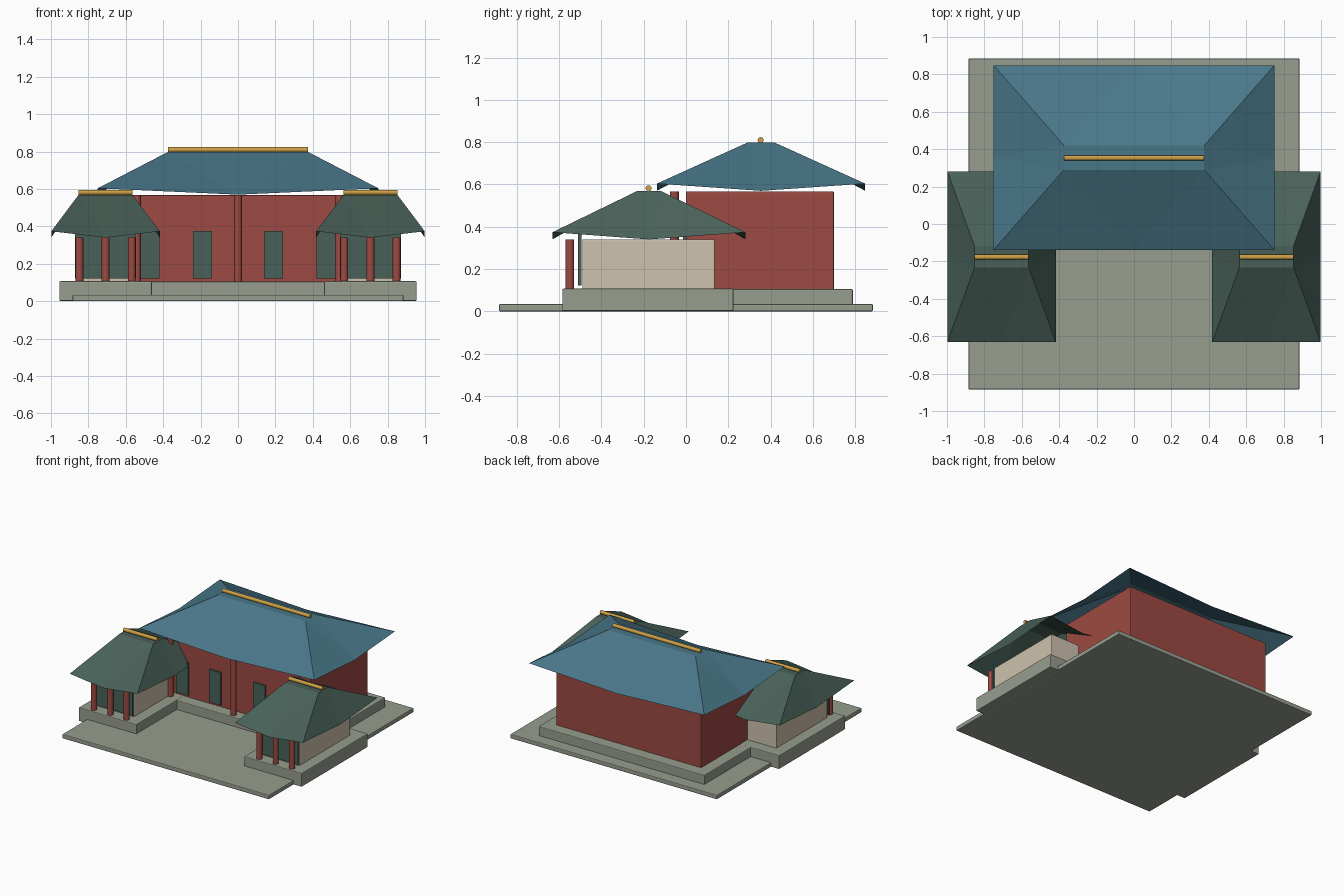
import bpy, math

if "Cube" in bpy.data.objects:
    bpy.data.objects.remove(bpy.data.objects["Cube"])


def srgb(r, g, b):
    return [((c / 255 + 0.055) / 1.055) ** 2.4 if c > 10 else c / 3295 for c in (r, g, b)] + [1]


def material(name, *rgb):
    m = bpy.data.materials.new(name)
    m.diffuse_color = srgb(*rgb)
    m.use_nodes = True
    m.node_tree.nodes["Principled BSDF"].inputs["Base Color"].default_value = m.diffuse_color
    return m


STONE = material("grey stone", 151, 157, 143)
RED = material("red wall", 157, 74, 66)
CREAM = material("cream plaster", 205, 194, 173)
BLUE = material("blue tile", 73, 119, 137)
GREEN = material("green tile", 72, 97, 88)
GOLD = material("gold trim", 205, 160, 70)


def add_mesh(name, verts, faces, mat):
    me = bpy.data.meshes.new(name)
    me.from_pydata(verts, [], faces)
    ob = bpy.data.objects.new(name, me)
    bpy.context.collection.objects.link(ob)
    me.materials.append(mat)
    return ob


def box(name, x, y, z, mat, bevel=0.0):
    """Box from (min, max) ranges, with optionally softened edges."""
    verts = [(a, b, c) for a in x for b in y for c in z]
    faces = [(0, 1, 3, 2), (4, 6, 7, 5), (0, 4, 5, 1), (2, 3, 7, 6), (0, 2, 6, 4), (1, 5, 7, 3)]
    ob = add_mesh(name, verts, faces, mat)
    if bevel:
        mod = ob.modifiers.new("soft edges", 'BEVEL')
        mod.width, mod.segments = bevel, 2
    return ob


def rod(name, centre, length, radius, mat, along_x=False):
    bpy.ops.mesh.primitive_cylinder_add(vertices=16, radius=radius, depth=length, location=centre,
                                        rotation=(0, math.pi / 2 if along_x else 0, 0))
    ob = bpy.context.object
    ob.name = name
    ob.data.materials.append(mat)
    bpy.ops.object.shade_smooth_by_angle(angle=math.radians(40))
    return ob


def hip_roof(name, cx, cy, half, top, z_mid, z_corner, z_top, mat):
    """Open hipped shell with a flat top and eaves that lift at the corners."""
    (hx, hy), (tx, ty) = half, top
    ring = [(-1, -1), (0, -1), (1, -1), (1, 0), (1, 1), (0, 1), (-1, 1), (-1, 0)]
    verts = [(cx + a * hx, cy + b * hy, z_corner if a * b else z_mid) for a, b in ring]
    verts += [(cx + a * tx, cy + b * ty, z_top) for a, b in ring[::2]]
    faces = [(8, 9, 10, 11)]
    for i in range(4):
        c, m, n = 2 * i, 2 * i + 1, (2 * i + 2) % 8
        a, b = 8 + i, 8 + (i + 1) % 4
        faces += [(c, m, a), (m, b, a), (m, n, b)]
    return add_mesh(name, verts, faces, mat)


# Courtyard and main platform
box("courtyard_slab", (-0.885, 0.885), (-0.885, 0.885), (0, 0.034), STONE, 0.006)
box("main_platform", (-0.71, 0.71), (-0.09, 0.79), (0.002, 0.105), STONE, 0.006)

# Main hall
box("main_hall", (-0.62, 0.62), (0, 0.70), (0.1, 0.567), RED, 0.004)
hip_roof("main_roof", 0, 0.355, (0.75, 0.493), (0.375, 0.065), 0.57, 0.604, 0.798, BLUE)
rod("main_ridge", (0, 0.353, 0.81), 0.75, 0.014, GOLD, True)
for x in (-0.54, 0, 0.54):
    rod("main_column", (x, -0.055, 0.335), 0.465, 0.021, RED)
for x in (-0.47, -0.19, 0.19, 0.47):
    box("main_door", (x - 0.05, x + 0.05), (-0.014, 0.004), (0.122, 0.375), GREEN)

# Side halls, one on each side
for s in (-1, 1):
    cx = 0.708 * s
    box("side_platform", (cx - 0.247, cx + 0.247), (-0.585, 0.225), (0.001, 0.107), STONE, 0.006)
    box("side_hall", (cx - 0.16, cx + 0.16), (-0.49, 0.135), (0.1, 0.34), CREAM, 0.004)
    box("side_door_panel", (cx - 0.163, cx + 0.163), (-0.51, -0.494), (0.122, 0.368), GREEN)
    for dx in (-0.14, 0, 0.14):
        rod("side_column", (cx + dx, -0.55, 0.222), 0.236, 0.021, RED)
    hip_roof("side_roof", cx, -0.175, (0.29, 0.457), (0.145, 0.058), 0.34, 0.374, 0.568, GREEN)
    rod("side_ridge", (cx, -0.177, 0.582), 0.29, 0.014, GOLD, True)
